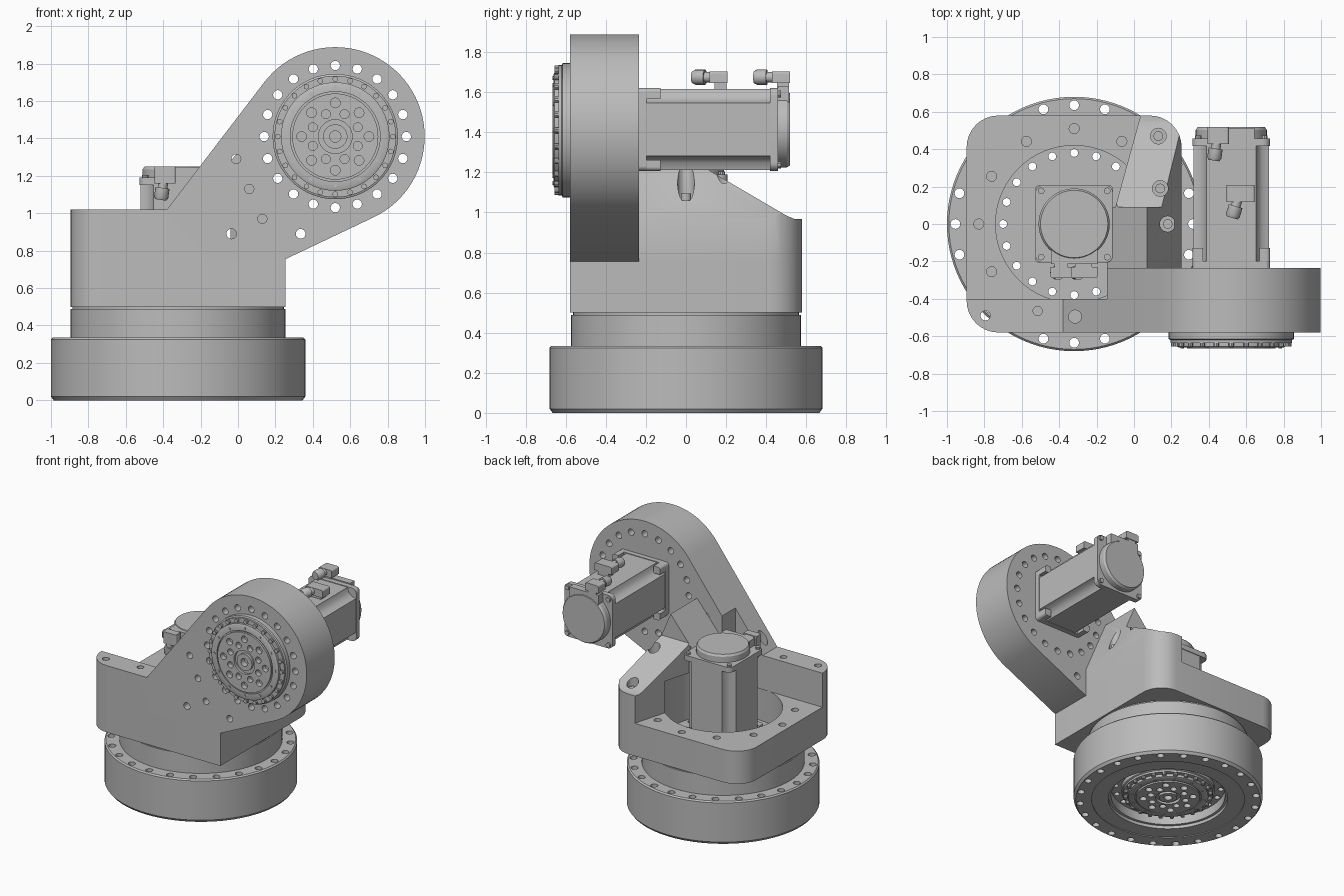
import bpy, bmesh
from math import sin, cos, pi, radians, atan2, acos, hypot
from mathutils import Matrix, Vector

if "Cube" in bpy.data.objects:
    bpy.data.objects.remove(bpy.data.objects["Cube"])

grey = bpy.data.materials.new("light grey metal")
grey.use_nodes = True
GREY = (0.5, 0.5, 0.5, 1)
grey.diffuse_color = GREY
grey.node_tree.nodes["Principled BSDF"].inputs["Base Color"].default_value = GREY

parts, cutters = [], []
ID = Matrix.Identity(4)
TO_FRONT = Matrix.Rotation(pi / 2, 4, 'X')     # local z becomes -y
TO_BACK = Matrix.Rotation(-pi / 2, 4, 'X')     # local z becomes +y


def finish(bm, name, m=ID, cutter=False):
    bmesh.ops.recalc_face_normals(bm, faces=bm.faces)
    bm.transform(m)
    mesh = bpy.data.meshes.new(name)
    bm.to_mesh(mesh)
    bm.free()
    ob = bpy.data.objects.new(name, mesh)
    bpy.context.collection.objects.link(ob)
    ob.hide_render = cutter
    (cutters if cutter else parts).append(ob)
    return ob


def prism(name, pts, axis, lo, hi, round_at=(), radius=0.17, m=ID, cutter=False):
    """Extrude a polygon along an axis, rounding the upright edges at given (x, y)."""
    place = {'x': lambda a, b, h: (h, a, b), 'y': lambda a, b, h: (a, h, b),
             'z': lambda a, b, h: (a, b, h)}[axis]
    bm = bmesh.new()
    base = bm.faces.new([bm.verts.new(place(a, b, lo)) for a, b in pts])
    top = bmesh.ops.extrude_face_region(bm, geom=[base])
    shift = Vector(place(0, 0, hi - lo))
    bmesh.ops.translate(bm, vec=shift, verts=[v for v in top['geom'] if isinstance(v, bmesh.types.BMVert)])
    edges = [e for e in bm.edges for x, y in round_at
             if all(hypot(v.co.x - x, v.co.y - y) < 0.001 for v in e.verts)]
    if edges:
        bmesh.ops.bevel(bm, geom=edges, offset=radius, segments=8, profile=0.5, affect='EDGES')
    return finish(bm, name, m, cutter)


def rect(x0, x1, y0, y1):
    return [(x0, y0), (x1, y0), (x1, y1), (x0, y1)]


def lathe(name, profile, m=ID, steps=64):
    bm = bmesh.new()
    vs = [bm.verts.new((r, 0, h)) for r, h in profile]
    es = [bm.edges.new(p) for p in zip(vs, vs[1:])]
    bmesh.ops.spin(bm, geom=vs + es, cent=(0, 0, 0), axis=(0, 0, 1), angle=2 * pi, steps=steps)
    bmesh.ops.remove_doubles(bm, verts=bm.verts, dist=0.0001)
    return finish(bm, name, m)


def pins(name, spots, lo, hi, m=ID, cutter=False, steps=16):
    """Upright cylinders at (x, y, radius)."""
    bm = bmesh.new()
    for x, y, r in spots:
        bmesh.ops.create_cone(bm, cap_ends=True, segments=steps, radius1=r, radius2=r, depth=hi - lo,
                              matrix=Matrix.Translation((x, y, (lo + hi) / 2)))
    return finish(bm, name, m, cutter)


def ring(n, radius, r, start=0.0, cx=0.0, cy=0.0):
    return [(cx + radius * cos(start + 2 * pi * i / n), cy + radius * sin(start + 2 * pi * i / n), r)
            for i in range(n)]


def cut(ob, cutter, operation='DIFFERENCE'):
    mod = ob.modifiers.new("cut", 'BOOLEAN')
    mod.operation, mod.solver, mod.object = operation, 'EXACT', cutter
    dg = bpy.context.evaluated_depsgraph_get()
    mesh = bpy.data.meshes.new_from_object(ob.evaluated_get(dg))
    ob.modifiers.clear()
    ob.data = mesh


def gear_flange(name, m):
    """Stepped output flange with bolt circles, facing local +z."""
    body = lathe(name, [(0, -.005), (.335, -.005), (.335, .035), (.325, .04), (.325, .055), (.29, .055),
                        (.29, .075), (.28, .08), (.24, .08), (.24, .07), (.23, .07), (.23, .085),
                        (.09, .085), (.09, .065), (.065, .065), (.065, .085), (.03, .085),
                        (.03, .04), (0, .04)], m)
    holes = ring(8, .18, .026) + ring(8, .13, .024, pi / 8)
    cut(body, pins("flange_hole_cutter", holes, .045, .2, m, True))
    pins(name + "_bolts", ring(24, .308, .015), .05, .075, m, steps=10)
    pins(name + "_rim_bolts", ring(12, .262, .01), .075, .085, m, steps=8)


def motor(name, m):
    """Servo motor along local +z with connectors on its -y side."""
    a, c = .207, .055
    prism(name + "_mount", rect(-a, a, -a, a), 'z', 0, .04,
          [(x, y) for x in (-a, a) for y in (-a, a)], .025, m)
    b, n = a - .005, c + .015
    quarter = [(b, b - n), (b - .035, b - n + .01), (b - n + .01, b - .035), (b - n, b)]
    section = []
    for k in range(4):
        co, si = cos(k * pi / 2), sin(k * pi / 2)
        section += [(x * co - y * si, x * si + y * co) for x, y in quarter]
    prism(name + "_body", section, 'z', .04, .66, m=m)
    prism(name + "_end_plate", rect(-a, a, -a, a), 'z', .655, .695,
          [(x, y) for x in (-a, a) for y in (-a, a)], .04, m)
    for i, (sx, sy) in enumerate([(1, 1), (-1, 1), (-1, -1), (1, -1)]):
        xs, ys = sorted((sx * (a - c), sx * a)), sorted((sy * (a - c), sy * a))
        prism(f"{name}_lug_{i + 1}", rect(*xs, *ys), 'z', .04, .11, [(sx * a, sy * a)], .02, m)
    pins(name + "_screws", ring(4, .25, .018, pi / 4), .69, .71, m, steps=10)
    lathe(name + "_cap", [(0, .69), (.19, .69), (.19, .74), (.18, .755), (0, .755)], m)
    prism(name + "_cap_housing", rect(-.125, .125, -.215, -.1), 'z', .695, .75, m=m)
    # angled connectors: foot, housing and round plug
    for label, x, z, w, lean in (("side", .05, .41, .075, -.03), ("cap", -.07, .72, .057, -.015)):
        part = f"{name}_{label}_connector"
        prism(part + "_foot", rect(x - w * .6, x + w * .6, -.235, -.19), 'z', z - .03, z + .03, m=m)
        prism(part, rect(x - w, x + w, -.288, -.23), 'z', z - .055, z + .035,
              [(x - w, -.288), (x + w, -.288)], .012, m)
        aim = Vector((lean, 0, -.1)).to_track_quat('Z', 'Y').to_matrix().to_4x4()
        lathe(part + "_plug", [(0, 0), (.026, 0), (.026, .05), (.038, .05), (.038, .1), (.03, .115), (0, .115)],
              m @ Matrix.Translation((x + lean * .4, -.26, z - .03)) @ aim, 16)


# Round base with bolt circles and a recess underneath
BX = -.32
AT_BASE = Matrix.Translation((BX, 0, 0))
base = lathe("base_housing", [(0, .1), (.41, .1), (.41, .03), (.43, .03), (.43, .006), (.55, .006), (.55, 0),
                              (.665, 0), (.68, .02), (.68, .325), (.67, .335), (.575, .335), (.575, .488),
                              (.565, .488), (.565, .5), (0, .5)], AT_BASE, 96)
through = ring(24, .635, .026) + ring(20, .38, .021)
cut(base, pins("base_hole_cutter", through, -.1, .7, AT_BASE, True))
gear_flange("base_gear_flange", Matrix.Translation((BX, 0, .1)) @ Matrix.Rotation(pi, 4, 'X'))

# Square turntable platform with a central bore
X0, X1, Y, FLOOR = -.895, .255, .58, .755
platform = prism("platform", rect(X0, X1, -Y, Y), 'z', .5, FLOOR, [(X0, -Y), (X0, Y), (X1, Y)])
bore = pins("bore_cutter", [(BX, 0, .42)], .4, 1.0, cutter=True, steps=64)
cut(platform, bore)
seats = [s for s in ring(12, .51, .027, 0, BX) if s[0] < 0 and s[1] > -.3]
cut(platform, pins("seat_cutter", seats, .66, .9, cutter=True))
corner_hole = pins("corner_hole_cutter", [(-.795, -.49, .026)], .3, 1.2, cutter=True)
cut(platform, corner_hole)

# Arm plate: slanted edges tangent to a round head
CX, CZ, R, SPLIT = .52, 1.41, .478, -.145


def tangent(x, z, side):
    dx, dz = x - CX, z - CZ
    return atan2(dz, dx) + side * acos(R / hypot(dx, dz))


a0 = tangent(X1, FLOOR, 1)
a1 = tangent(-.38, 1.02, -1) + 2 * pi
arc = [(CX + R * cos(a0 + (a1 - a0) * i / 48), CZ + R * sin(a0 + (a1 - a0) * i / 48)) for i in range(49)]
t = (SPLIT + .38) / (arc[-1][0] + .38)
split_z = 1.02 + t * (arc[-1][1] - 1.02)
arm = prism("arm_plate", [(SPLIT, FLOOR), (X1, FLOOR)] + arc + [(SPLIT, split_z)], 'y', -Y, -.235)
spots = ring(20, .38, .025, 0, CX, CZ) + [(-.01, 1.29, .025), (.06, 1.13, .025), (.13, .97, .025),
                                          (-.035, .89, .027), (.335, .89, .026)]
cut(arm, pins("arm_hole_cutter", spots, .1, .8, TO_FRONT, True))
gear_flange("arm_gear_flange", Matrix.Translation((CX, -Y, CZ)) @ TO_FRONT)

# Thinner front wall running on from the arm
wall = prism("front_wall", [(X0, FLOOR), (SPLIT, FLOOR), (SPLIT, split_z), (-.38, 1.02), (X0, 1.02)],
             'y', -Y, -.4, [(X0, -Y)])
cut(wall, corner_hole)
cut(wall, pins("wall_seat_cutter", [(BX + .005, -.495, .035), (-.515, -.465, .025)], .95, 1.3, cutter=True))

# Buttress behind the arm: peaked ridge with a long sloped shoulder
buttress = prism("buttress", [(SPLIT, -.235), (X1, -.235), (X1, Y), (.035, Y), (-.1, .09), (SPLIT, .09)],
                 'z', FLOOR, 1.6, [(X1, Y)])
ridge = prism("ridge_cutter", [(-.3, .6), (.4, .6), (.4, .625), (.07, 1.41), (-.3, .97)], 'y', -.5, .8, cutter=True)
cut(buttress, ridge, 'INTERSECT')
shoulder = prism("shoulder_cutter", [(.09, 1.225), (.5, .985), (.54, .968), (.8, .968), (.8, 1.8), (.09, 1.8)],
                 'x', -.4, .5, cutter=True)
cut(buttress, shoulder)
cut(buttress, bore)
for x, y, z in [(.13, .47, .93), (.14, .19, 1.08), (.18, 0, 1.06)]:
    cut(buttress, pins("pocket_cutter", [(x, y, .042)], z, 1.7, cutter=True, steps=24))
    pins("buttress_bolt", [(x, y, .026)], z - .01, z + .035)

# Two matching motors: upright in the bore, and lying behind the arm head
motor("base_motor", Matrix.Translation((BX, 0, .495)))
motor("arm_motor", Matrix.Translation((CX, -.237, 1.415)) @ TO_BACK)

# Remove cutters, colour and shade
for ob in cutters:
    bpy.data.objects.remove(ob)
bpy.ops.object.select_all(action='DESELECT')
for ob in parts:
    ob.data.materials.clear()
    ob.data.materials.append(grey)
    ob.select_set(True)
bpy.context.view_layer.objects.active = parts[0]
bpy.ops.object.shade_smooth_by_angle(angle=radians(30))
